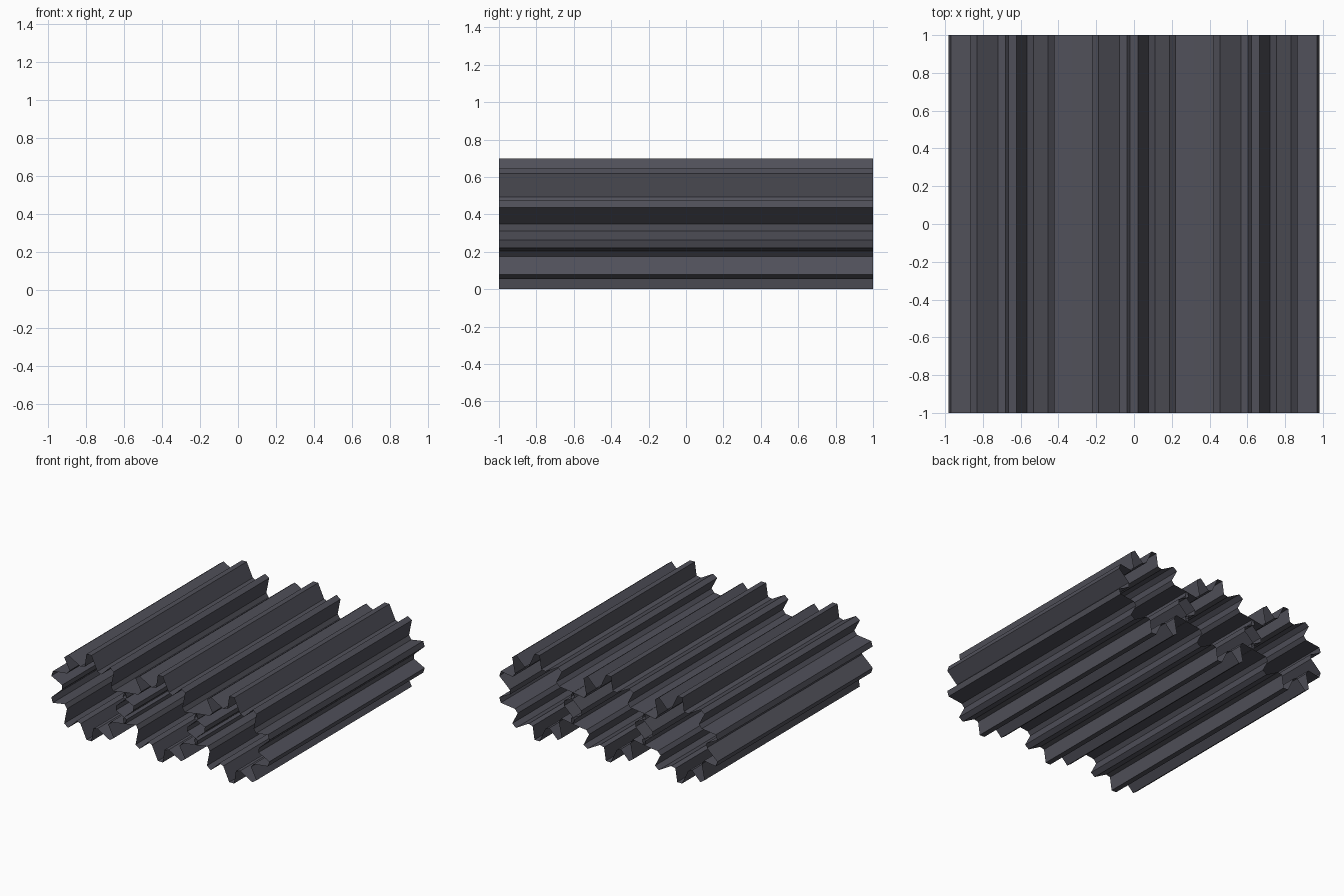
import bpy, bmesh, math

if "Cube" in bpy.data.objects:
    bpy.data.objects.remove(bpy.data.objects["Cube"])

TEETH = 10
OUTER, INNER = 0.35, 0.245   # tip and root radius
PITCH = 0.643                # spacing between gear centres
# position inside one tooth step, and radius there: root, tip, tip, root
TOOTH = [(0.0, INNER), (0.4, OUTER), (0.6, OUTER), (0.75, INNER)]
HEIGHT = OUTER * math.cos(math.radians(3.6))

metal = bpy.data.materials.new("dark grey metal")
metal.diffuse_color = (0.08, 0.08, 0.1, 1.0)
metal.use_nodes = True
metal.node_tree.nodes["Principled BSDF"].inputs["Base Color"].default_value = metal.diffuse_color


def gear_tube(name, cx):
    """Open-ended toothed tube running along y."""
    bm = bmesh.new()
    rings = []
    for y in (-1.0, 1.0):
        ring = []
        for i in range(TEETH):
            for t, r in TOOTH:
                a = (i + t) * 2 * math.pi / TEETH
                ring.append(bm.verts.new((cx + r * math.cos(a), y, HEIGHT + r * math.sin(a))))
        rings.append(ring)
    front, back = rings
    n = len(front)
    for i in range(n):
        j = (i + 1) % n
        bm.faces.new((front[i], front[j], back[j], back[i]))
    bm.normal_update()
    mesh = bpy.data.meshes.new(name)
    bm.to_mesh(mesh)
    bm.free()
    mesh.materials.append(metal)
    obj = bpy.data.objects.new(name, mesh)
    bpy.context.collection.objects.link(obj)


# three gears side by side
for name, k in (("left_gear", -1), ("middle_gear", 0), ("right_gear", 1)):
    gear_tube(name, k * PITCH)
